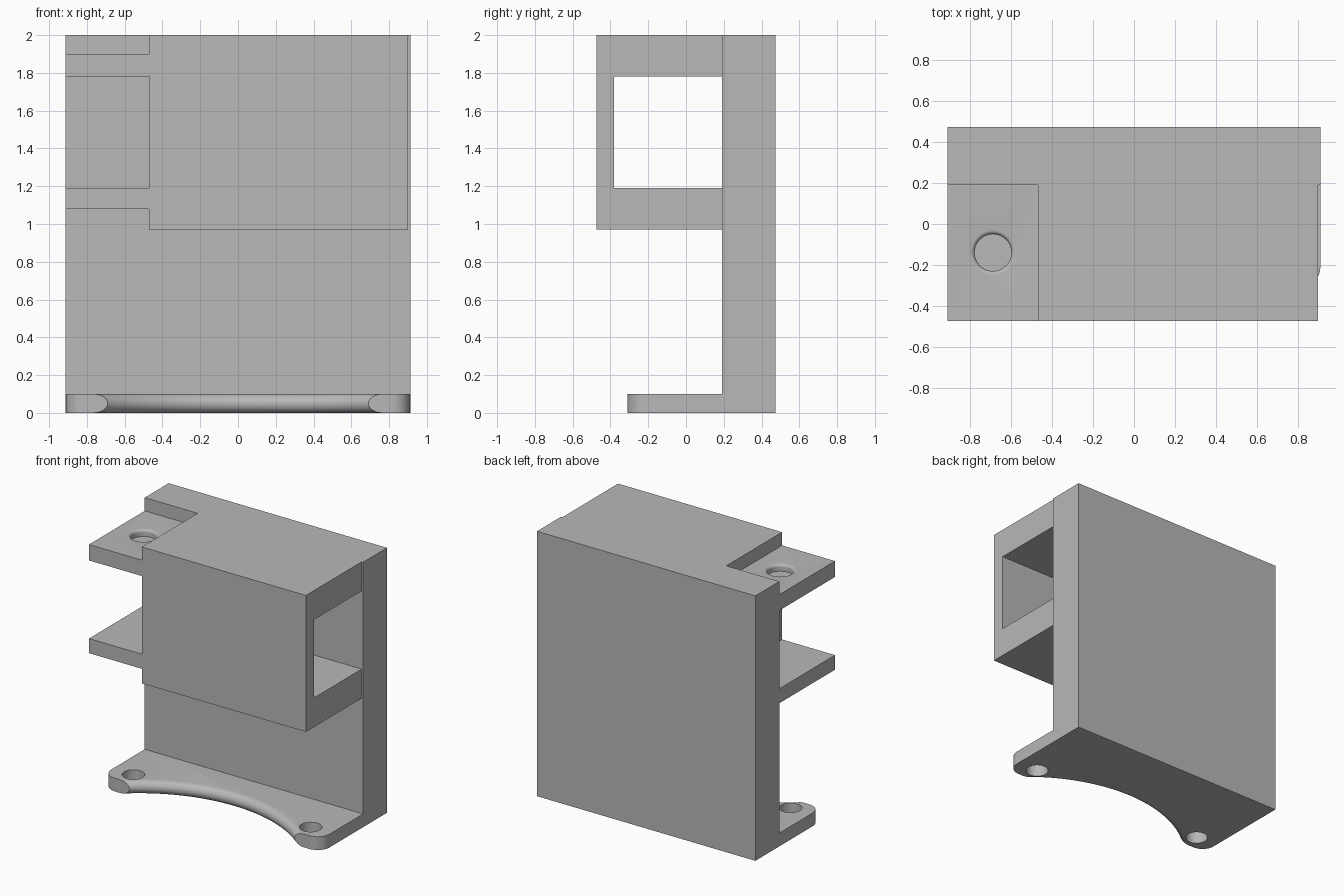
import bpy, bmesh
from math import pi, sin, cos, sqrt, atan2, radians

cube = bpy.data.objects.get("Cube")
if cube:
    bpy.data.objects.remove(cube, do_unlink=True)

grey = bpy.data.materials.new("light_grey")
grey.use_nodes = True
grey.diffuse_color = (0.48, 0.48, 0.48, 1)
grey.node_tree.nodes["Principled BSDF"].inputs["Base Color"].default_value = grey.diffuse_color


def add(name, bm):
    bmesh.ops.recalc_face_normals(bm, faces=bm.faces)
    mesh = bpy.data.meshes.new(name)
    bm.to_mesh(mesh)
    bm.free()
    mesh.materials.append(grey)
    ob = bpy.data.objects.new(name, mesh)
    bpy.context.collection.objects.link(ob)
    return ob


def box(name, lo, hi):
    bm = bmesh.new()
    bmesh.ops.create_cube(bm, size=1)
    for v in bm.verts:
        for i in range(3):
            v.co[i] = lo[i] if v.co[i] < 0 else hi[i]
    return add(name, bm)


def lathe(name, profile, at, steps=48):
    """Turn an (r, z) profile that starts and ends on the axis."""
    bm = bmesh.new()
    verts = [bm.verts.new((r, 0, z)) for r, z in profile]
    edges = [bm.edges.new(p) for p in zip(verts, verts[1:])]
    bmesh.ops.spin(bm, geom=verts + edges, cent=(0, 0, 0), axis=(0, 0, 1),
                   angle=2 * pi, steps=steps, use_merge=True)
    bmesh.ops.remove_doubles(bm, verts=bm.verts, dist=1e-5)
    bmesh.ops.translate(bm, verts=bm.verts, vec=at)
    return add(name, bm)


def cut(ob, cutter):
    cutter.hide_render = True
    mod = ob.modifiers.new("cut", 'BOOLEAN')
    mod.operation, mod.solver, mod.object = 'DIFFERENCE', 'EXACT', cutter
    deps = bpy.context.evaluated_depsgraph_get()
    ob.data = bpy.data.meshes.new_from_object(ob.evaluated_get(deps))
    ob.modifiers.clear()
    bpy.data.objects.remove(cutter, do_unlink=True)


def smooth(ob):
    bpy.ops.object.select_all(action='DESELECT')
    ob.select_set(True)
    bpy.context.view_layer.objects.active = ob
    bpy.ops.object.shade_smooth_by_angle(angle=radians(30))


# Upright back plate
W, FACE, BACK, FRONT = 0.912, 0.19, 0.475, -0.475
box("back_plate", (-W, FACE, 0), (W, BACK, 2))

# Hollow housing, open at both ends
housing = box("housing", (-0.47, FRONT, 0.97), (0.9, FACE, 2))
cut(housing, box("tunnel_cutter", (-1, -0.38, 1.19), (1, FACE + 0.1, 1.78)))

# Two side tabs, the upper one with a round-edged dimple
box("lower_tab", (-W, FRONT, 1.08), (-0.47, FACE, 1.19))
upper_tab = box("upper_tab", (-W, FRONT, 1.78), (-0.47, FACE, 1.9))
lip = [(0.11 - 0.02 * cos(a), -0.02 + 0.02 * sin(a))
       for a in (i * pi / 12 for i in range(7))]
cut(upper_tab, lathe("dimple_cutter",
                     [(0, -0.05), (0.09, -0.05)] + lip + [(0.11, 0.05), (0, 0.05)],
                     (-0.69, -0.14, 1.9)))
smooth(upper_tab)

# Foot with a curved, fully rounded front edge and rounded outer corners
TIP, THICK, CORNER = -0.31, 0.1, 0.1
ARC_R, ARC_Y = 1.11, -1.18


def foot_outline(r):
    end = atan2(sqrt(r * r - (TIP - ARC_Y) ** 2), TIP - ARC_Y)
    n = 48
    pts = [(r * sin(a), ARC_Y + r * cos(a))
           for a in (-end + 2 * end * i / n for i in range(n + 1))]
    turn = [i * pi / 16 for i in range(9)]
    right = [(W - CORNER + CORNER * sin(a), TIP + CORNER - CORNER * cos(a)) for a in turn]
    right.append((W, FACE))
    return pts + right + [(-x, y) for x, y in reversed(right)]


bm = bmesh.new()
loops = []
for i in range(13):
    a = -pi / 2 + pi * i / 12
    z = THICK / 2 * (1 + sin(a))
    r = ARC_R + THICK / 2 * (1 - cos(a))
    loops.append([bm.verts.new((x, y, z)) for x, y in foot_outline(r)])
for low, high in zip(loops, loops[1:]):
    for i in range(len(low)):
        j = (i + 1) % len(low)
        bm.faces.new((low[i], low[j], high[j], high[i]))
bm.faces.new(loops[0][::-1])
bm.faces.new(loops[-1])
foot = add("foot", bm)

# Screw holes in the foot
for side in (-1, 1):
    cut(foot, lathe("screw_hole_cutter",
                    [(0, -0.1), (0.078, -0.1), (0.078, 0.2), (0, 0.2)],
                    (side * 0.74, -0.19, 0)))
smooth(foot)
